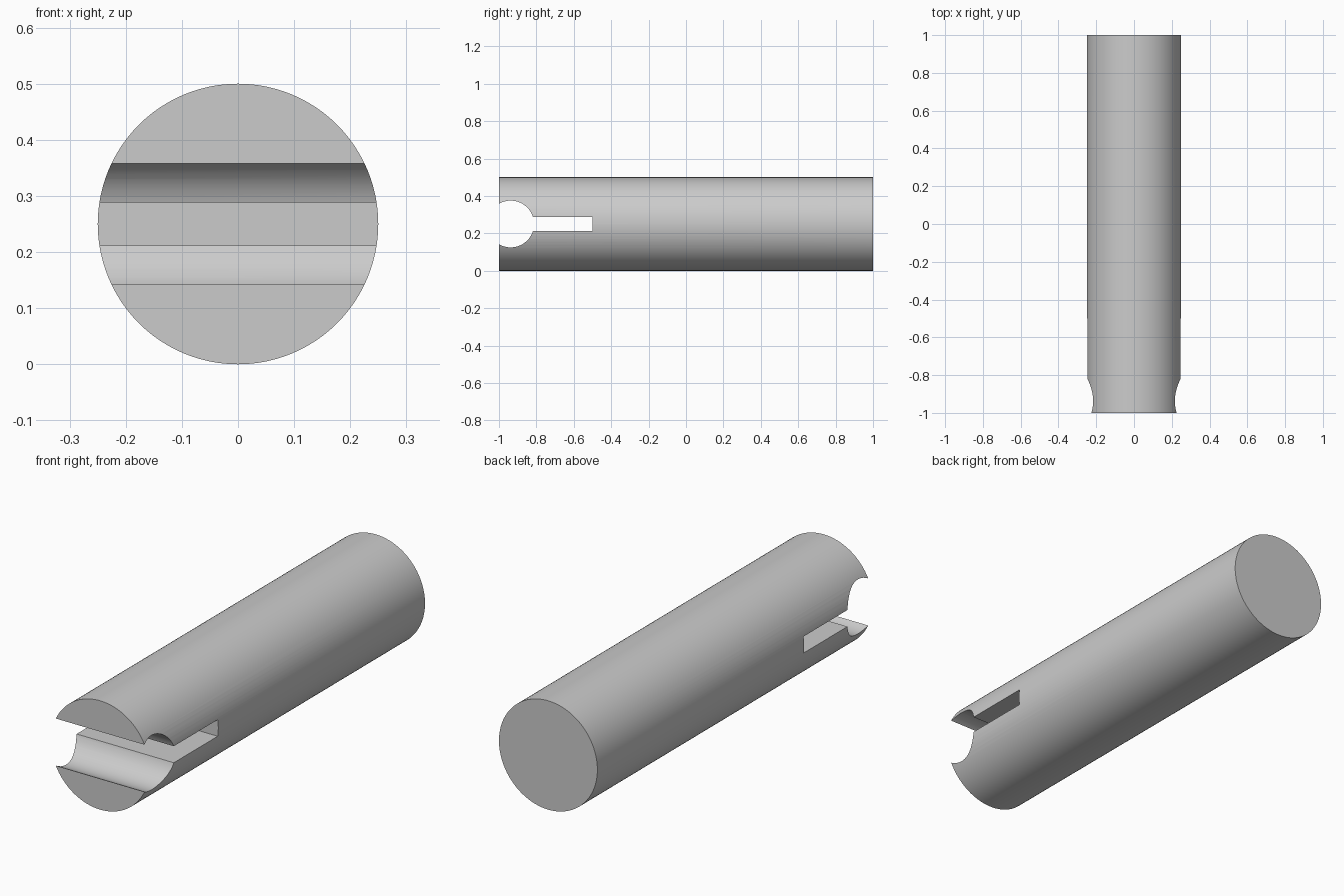
import bpy
from math import pi, radians

cube = bpy.data.objects.get("Cube")
if cube:
    bpy.data.objects.remove(cube, do_unlink=True)

RADIUS = 0.25
HOLE_Y = -0.9375

grey = bpy.data.materials.new("plain_grey")
grey.use_nodes = True
colour = (0.6, 0.6, 0.6, 1)
grey.diffuse_color = colour
grey.node_tree.nodes["Principled BSDF"].inputs["Base Color"].default_value = colour


def cylinder(name, radius, depth, location, rotation, sides):
    bpy.ops.mesh.primitive_cylinder_add(vertices=sides, radius=radius, depth=depth,
                                        location=location, rotation=rotation)
    obj = bpy.context.object
    obj.name = name
    bpy.ops.object.transform_apply(location=True, rotation=True, scale=True)
    obj.data.materials.append(grey)
    return obj


def cut(target, cutter):
    cutter.hide_render = True
    mod = target.modifiers.new("cut", "BOOLEAN")
    mod.operation = "DIFFERENCE"
    mod.solver = "EXACT"
    mod.object = cutter
    bpy.context.view_layer.objects.active = target
    bpy.ops.object.modifier_apply(modifier=mod.name)
    bpy.data.objects.remove(cutter, do_unlink=True)


# Solid round rod lying along y
rod = cylinder("slotted_rod", RADIUS, 2, (0, 0, RADIUS), (pi / 2, 0, 0), 96)

# Round cross hole that breaks out through the front end
cut(rod, cylinder("cross_hole", 0.125, 1, (0, HOLE_Y, RADIUS), (0, pi / 2, 0), 64))

# Narrow slot running back from the hole
slot_end = -0.5
bpy.ops.mesh.primitive_cube_add(size=1, location=(0, (HOLE_Y + slot_end) / 2, RADIUS))
slot = bpy.context.object
slot.name = "slot"
slot.dimensions = (1, slot_end - HOLE_Y, 0.076)
bpy.ops.object.transform_apply(location=False, rotation=False, scale=True)
slot.data.materials.append(grey)
cut(rod, slot)

# Smooth curved walls, crisp cut edges
bpy.ops.object.select_all(action="DESELECT")
rod.select_set(True)
bpy.context.view_layer.objects.active = rod
bpy.ops.object.shade_smooth_by_angle(angle=radians(30))
